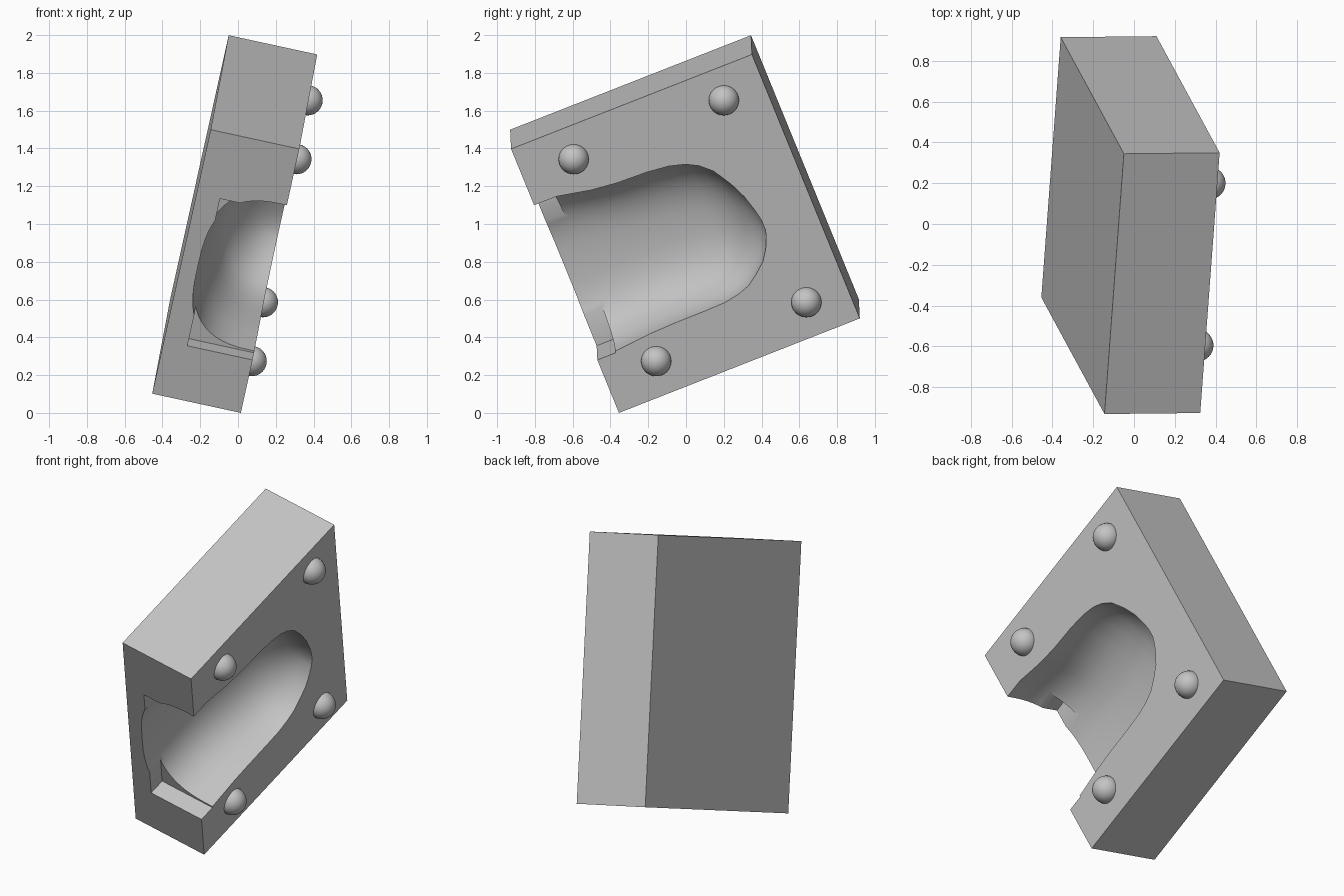
import bpy, bmesh, math
from mathutils import Matrix, Vector

cube = bpy.data.objects.get("Cube")
if cube:
    bpy.data.objects.remove(cube, do_unlink=True)

# One grey material
grey = bpy.data.materials.new("plain_grey")
grey.use_nodes = True
color = (0.55, 0.55, 0.55, 1)
grey.diffuse_color = color
grey.node_tree.nodes["Principled BSDF"].inputs["Base Color"].default_value = color

# Tilted frame: u along the length, v across, w out of the parting face
u = Vector((0.095, 1.275, 0.5)).normalized()
w = u.cross(Vector((0.31, -0.565, 1.4))).normalized()
v = w.cross(u)
frame = Matrix((u, v, w)).transposed().to_4x4()
frame.translation = (0.015, -0.355, 0)
LENGTH, WIDTH, THICK = 1.373, 1.541, 0.48


def make_object(name, bm):
    bmesh.ops.recalc_face_normals(bm, faces=bm.faces)
    bmesh.ops.transform(bm, matrix=frame, verts=bm.verts)
    mesh = bpy.data.meshes.new(name)
    bm.to_mesh(mesh)
    bm.free()
    mesh.materials.append(grey)
    obj = bpy.data.objects.new(name, mesh)
    bpy.context.collection.objects.link(obj)
    return obj


def make_box(name, low, high):
    bm = bmesh.new()
    low, high = Vector(low), Vector(high)
    size = Matrix.Diagonal((*(high - low), 1))
    bmesh.ops.create_cube(bm, size=1, matrix=Matrix.Translation((low + high) / 2) @ size)
    return make_object(name, bm)


def smooth(obj, angle):
    bpy.ops.object.select_all(action="DESELECT")
    obj.select_set(True)
    bpy.context.view_layer.objects.active = obj
    bpy.ops.object.shade_smooth_by_angle(angle=math.radians(angle))


# Cavity sections: position, lower edge, upper edge, depth
SECTIONS = [
    (-0.05, 0.312, 1.213, 0.39), (0.13, 0.32, 1.212, 0.39),
    (0.31, 0.337, 1.176, 0.385), (0.45, 0.342, 1.161, 0.375),
    (0.62, 0.343, 1.156, 0.355), (0.74, 0.346, 1.143, 0.335),
    (0.825, 0.361, 1.120, 0.315), (0.89, 0.383, 1.085, 0.29),
    (0.95, 0.425, 1.03, 0.25), (1.01, 0.476, 0.93, 0.195),
    (1.05, 0.535, 0.84, 0.14), (1.075, 0.59, 0.75, 0.09),
    (1.087, 0.63, 0.69, 0.03),
]
STEPS = 28


def make_cavity():
    bm = bmesh.new()
    rings = []
    for pos, low, high, depth in SECTIONS:
        mid, half = (low + high) / 2, (high - low) / 2
        power = 2 / (2.9 - 0.7 * max(pos, 0))
        ring = [bm.verts.new((pos, low, 0.05))]
        for i in range(STEPS + 1):
            a = math.pi * i / STEPS
            c, s = math.cos(a), max(math.sin(a), 0)
            side = math.copysign(abs(c) ** power, c)
            ring.append(bm.verts.new((pos, mid - half * side, -depth * s ** power)))
        ring.append(bm.verts.new((pos, high, 0.05)))
        rings.append(ring)
    for r, q in zip(rings, rings[1:]):
        for i in range(len(r)):
            j = (i + 1) % len(r)
            bm.faces.new((r[i], r[j], q[j], q[i]))
    bm.faces.new(rings[0])
    bm.faces.new(rings[-1])
    return make_object("cavity_cutter", bm)


# Mould block with the hollow and the stepped mouth cut out
block = make_box("mould_block", (0, 0, -THICK), (LENGTH, WIDTH, 0))
mouth = make_box("mouth_cutter", (-0.1, 0.309, -0.353), (0.105, 1.168, 0.1))
for cutter in (make_cavity(), mouth):
    cutter.hide_render = True
    mod = block.modifiers.new("cut", "BOOLEAN")
    mod.operation = "DIFFERENCE"
    mod.solver = "EXACT"
    mod.object = cutter
    bpy.context.view_layer.objects.active = block
    bpy.ops.object.modifier_apply(modifier=mod.name)
    bpy.data.objects.remove(cutter, do_unlink=True)
smooth(block, 35)

# Round locating pegs, half sunk in the parting face
for end, pu in (("front", 0.287), ("back", 1.143)):
    for level, pv in (("lower", 0.187), ("upper", 1.366)):
        bm = bmesh.new()
        bmesh.ops.create_uvsphere(bm, u_segments=32, v_segments=16, radius=0.08,
                                  matrix=Matrix.Translation((pu, pv, 0)))
        smooth(make_object(f"{end}_{level}_peg", bm), 60)
